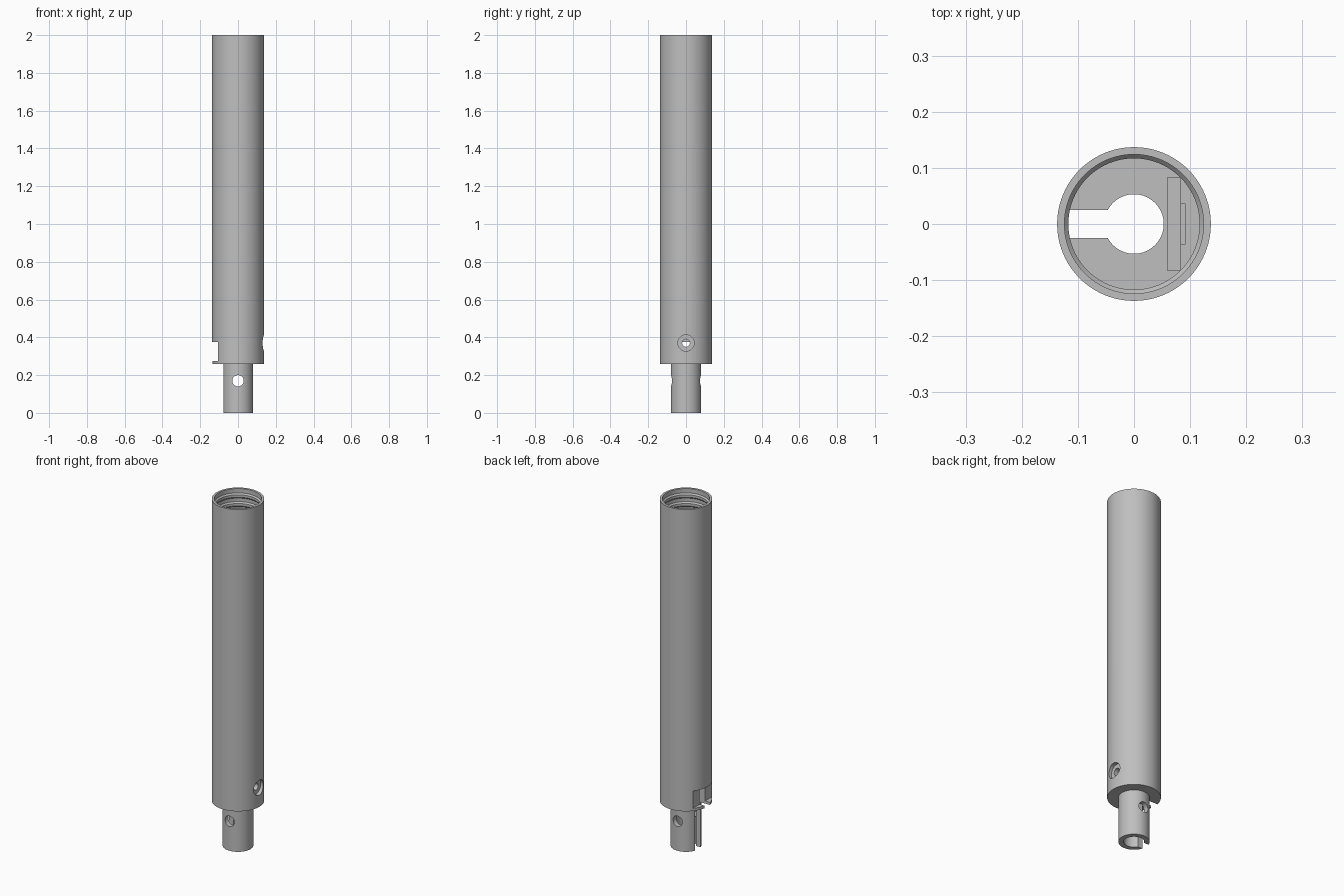
import bpy, bmesh, math
from mathutils import Matrix

cube = bpy.data.objects.get("Cube")
if cube:
    bpy.data.objects.remove(cube, do_unlink=True)

grey = bpy.data.materials.new("plain grey")
grey.use_nodes = True
colour = (0.52, 0.52, 0.52, 1)
grey.diffuse_color = colour
grey.node_tree.nodes["Principled BSDF"].inputs["Base Color"].default_value = colour


def to_object(bm, name):
    bmesh.ops.recalc_face_normals(bm, faces=bm.faces)
    mesh = bpy.data.meshes.new(name)
    bm.to_mesh(mesh)
    bm.free()
    ob = bpy.data.objects.new(name, mesh)
    bpy.context.collection.objects.link(ob)
    mesh.materials.append(grey)
    return ob


def lathe(name, profile, segments=96):
    """Spin a closed (radius, height) outline about z."""
    bm = bmesh.new()
    rings = []
    for i in range(segments):
        a = math.tau * i / segments
        rings.append([bm.verts.new((r * math.cos(a), r * math.sin(a), z)) for r, z in profile])
    n = len(profile)
    for i in range(segments):
        p, q = rings[i], rings[(i + 1) % segments]
        for j in range(n):
            k = (j + 1) % n
            bm.faces.new((p[j], q[j], q[k], p[k]))
    return to_object(bm, name)


def box(name, low, high):
    bm = bmesh.new()
    bmesh.ops.create_cube(bm, size=1)
    for v in bm.verts:
        v.co = [(a + b) / 2 + c * (b - a) for a, b, c in zip(low, high, v.co)]
    return to_object(bm, name)


def rod(name, radius, length, centre, axis):
    turn = Matrix.Rotation(math.pi / 2, 4, axis)
    bm = bmesh.new()
    bmesh.ops.create_cone(bm, cap_ends=True, segments=40, radius1=radius, radius2=radius,
                          depth=length, matrix=Matrix.Translation(centre) @ turn)
    return to_object(bm, name)


def cut(body, cutter):
    cutter.hide_render = True
    bpy.context.view_layer.objects.active = body
    mod = body.modifiers.new("cut", "BOOLEAN")
    mod.operation = "DIFFERENCE"
    mod.solver = "EXACT"
    mod.object = cutter
    bpy.ops.object.modifier_apply(modifier=mod.name)
    bpy.data.objects.remove(cutter, do_unlink=True)


# Tube with stem, solid lower block and threaded mouth
OUTER, BORE, GROOVE, STEM, HOLE = 0.137, 0.117, 0.124, 0.08, 0.053
FLOOR = 0.45
outline = [(HOLE, 0), (STEM, 0), (STEM, 0.26), (OUTER, 0.26), (OUTER, 2), (GROOVE, 2)]
pitch = 0.05
for i in range(5):
    z = 1.975 - i * pitch
    outline += [(GROOVE, z), (BORE, z - 0.008), (BORE, z - 0.022), (GROOVE, z - 0.03)]
outline += [(GROOVE, z - pitch), (BORE, z - pitch - 0.01), (BORE, FLOOR), (HOLE, FLOOR)]
body = lathe("tube_body", outline)

# Slot through the stem and block on the right side, and flat side notch
cut(body, box("stem_slot", (-0.117, -0.025, -0.1), (-0.02, 0.025, FLOOR + 0.05)))
cut(body, box("flange_slot", (-0.2, -0.025, 0.2), (-0.1, 0.025, 0.3)))
cut(body, box("side_notch", (-0.2, -0.12, 0.275), (-0.105, 0.12, 0.375)))

# Pocket for the nut, opening upward
cut(body, box("nut_pocket", (0.06, -0.083, 0.29), (0.083, 0.083, FLOOR + 0.02)))
cut(body, box("nut_recess", (0.07, -0.036, 0.3), (0.092, 0.036, FLOOR + 0.03)))

# Countersunk screw hole in the left side, and cross hole in the stem
cut(body, rod("screw_head_recess", 0.043, 0.1, (0.165, 0, 0.37), "Y"))
cut(body, rod("screw_hole", 0.02, 0.11, (0.095, 0, 0.37), "Y"))
cut(body, rod("pin_hole", 0.03, 0.4, (0, 0, 0.17), "X"))

bpy.ops.object.select_all(action="DESELECT")
body.select_set(True)
bpy.context.view_layer.objects.active = body
bpy.ops.object.shade_smooth_by_angle(angle=math.radians(30))
